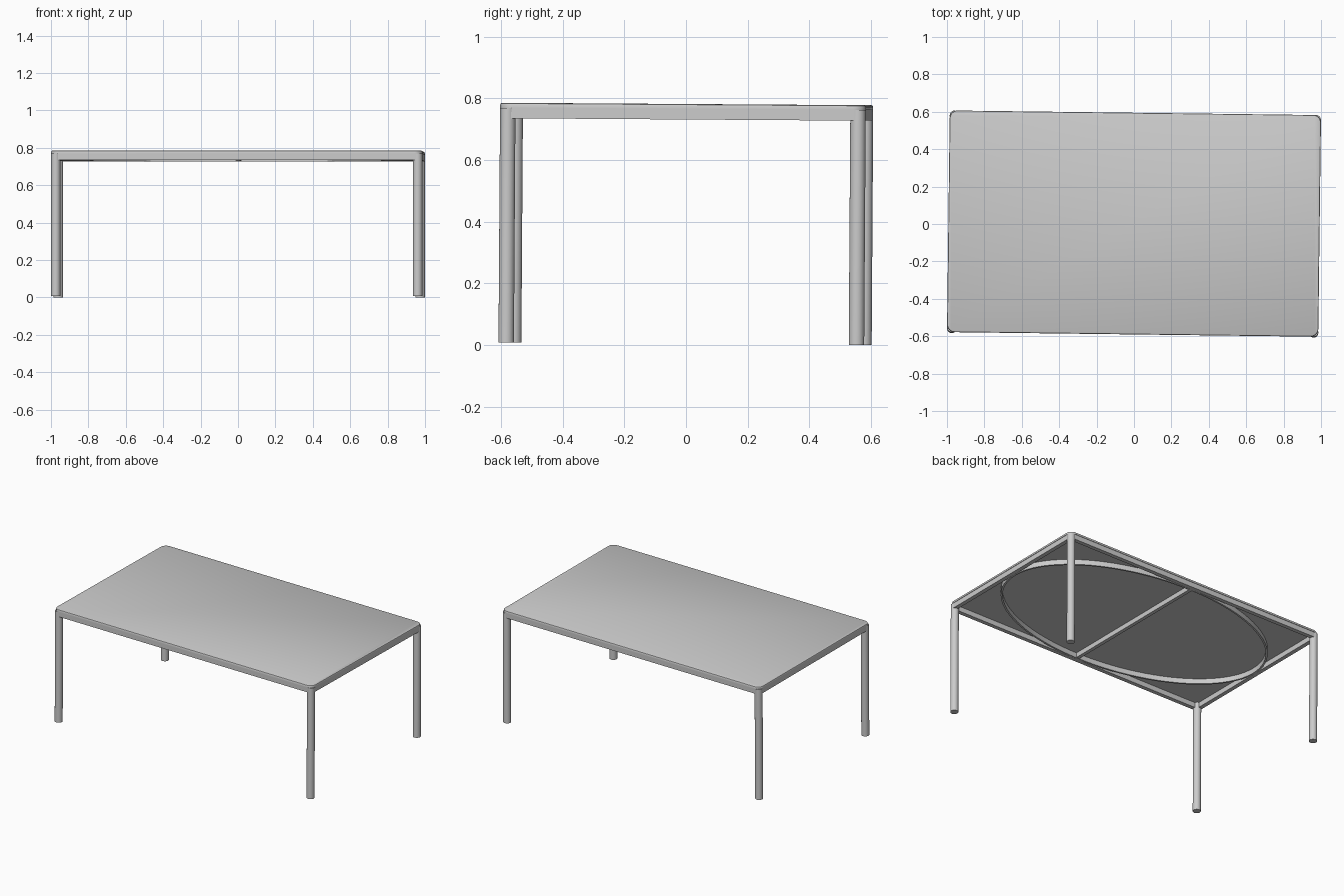
import bpy, bmesh, math
from mathutils import Matrix, Vector

if "Cube" in bpy.data.objects:
    bpy.data.objects.remove(bpy.data.objects["Cube"])

L, W = 1.985, 1.185            # table length and width
TOP, SLAB, RAIL = 0.777, 0.761, 0.727   # heights: top face, slab underside, rail underside
R = 0.025                      # leg radius

# The whole table is turned and tilted very slightly
POSE = (Matrix.Translation((0, -0.003, 0.0042))
        @ Matrix.Rotation(-0.0125, 4, 'Z') @ Matrix.Rotation(-0.0067, 4, 'X'))


def finish(name, bm, smooth=False):
    bmesh.ops.recalc_face_normals(bm, faces=bm.faces)
    me = bpy.data.meshes.new(name)
    bm.to_mesh(me)
    bm.free()
    ob = bpy.data.objects.new(name, me)
    bpy.context.collection.objects.link(ob)
    ob.matrix_world = POSE
    if smooth:
        bpy.ops.object.select_all(action='DESELECT')
        ob.select_set(True)
        bpy.context.view_layer.objects.active = ob
        bpy.ops.object.shade_smooth_by_angle(angle=math.radians(35))
    return ob


def box(name, x0, x1, y0, y1, z0, z1):
    bm = bmesh.new()
    m = (Matrix.Translation(((x0 + x1) / 2, (y0 + y1) / 2, (z0 + z1) / 2))
         @ Matrix.Diagonal((x1 - x0, y1 - y0, z1 - z0, 1)))
    bmesh.ops.create_cube(bm, size=1, matrix=m)
    return finish(name, bm)


def rounded_rect(inset, radius, steps=8):
    pts = []
    for k, (sx, sy) in enumerate([(1, 1), (-1, 1), (-1, -1), (1, -1)]):
        for i in range(steps + 1):
            a = math.pi / 2 * (k + i / steps)
            pts.append((sx * (L / 2 - inset - radius) + radius * math.cos(a),
                        sy * (W / 2 - inset - radius) + radius * math.sin(a)))
    return pts


# Tabletop: rounded slab with a softened upper edge
bm = bmesh.new()
rings = []
for z, inset in [(SLAB, 0), (TOP - 0.006, 0), (TOP - 0.002, 0.002), (TOP, 0.006)]:
    rings.append([bm.verts.new((x, y, z)) for x, y in rounded_rect(inset, 0.042 - inset)])
n = len(rings[0])
for a, b in zip(rings, rings[1:]):
    for i in range(n):
        bm.faces.new((a[i], a[(i + 1) % n], b[(i + 1) % n], b[i]))
bm.faces.new(rings[0])
bm.faces.new(rings[-1])
finish("tabletop", bm, True)

# Round legs in the four corners, flush with the edges
for yn, sy in (("front", -1), ("back", 1)):
    for xn, sx in (("left", -1), ("right", 1)):
        bm = bmesh.new()
        bmesh.ops.create_cone(bm, cap_ends=True, segments=32, radius1=R, radius2=R, depth=SLAB,
                              matrix=Matrix.Translation((sx * (L / 2 - R), sy * (W / 2 - R), SLAB / 2)))
        finish(f"{yn}_{xn}_leg", bm, True)

# Rails around the edge, between the legs
T, G = 0.028, 0.003
for name, s in (("front_rail", -1), ("back_rail", 1)):
    y0, y1 = sorted((s * (W / 2 - G), s * (W / 2 - G - T)))
    box(name, -L / 2 + R, L / 2 - R, y0, y1, RAIL, SLAB)
for name, s in (("left_rail", -1), ("right_rail", 1)):
    x0, x1 = sorted((s * (L / 2 - G), s * (L / 2 - G - T)))
    box(name, x0, x1, -W / 2 + R, W / 2 - R, RAIL, SLAB)

# Middle crossbar under the top
box("crossbar", -0.012, 0.012, -W / 2 + 0.03, W / 2 - 0.03, RAIL + 0.002, SLAB)

# Oval stiffening band under the top, touching all four rails
A, B, TH, N = L / 2 - 0.031, W / 2 - 0.031, 0.012, 96
bm = bmesh.new()
cols = []
for i in range(N):
    t = 2 * math.pi * i / N
    c, s = math.cos(t), math.sin(t)
    p = Vector((A * c, B * s, 0))
    q = p - Vector((B * c, A * s, 0)).normalized() * TH
    cols.append([bm.verts.new((v.x, v.y, z)) for v, z in
                 ((p, RAIL), (p, SLAB), (q, SLAB), (q, RAIL))])
for i in range(N):
    a, b = cols[i], cols[(i + 1) % N]
    for k in range(4):
        bm.faces.new((a[k], a[(k + 1) % 4], b[(k + 1) % 4], b[k]))
finish("oval_band", bm, True)
